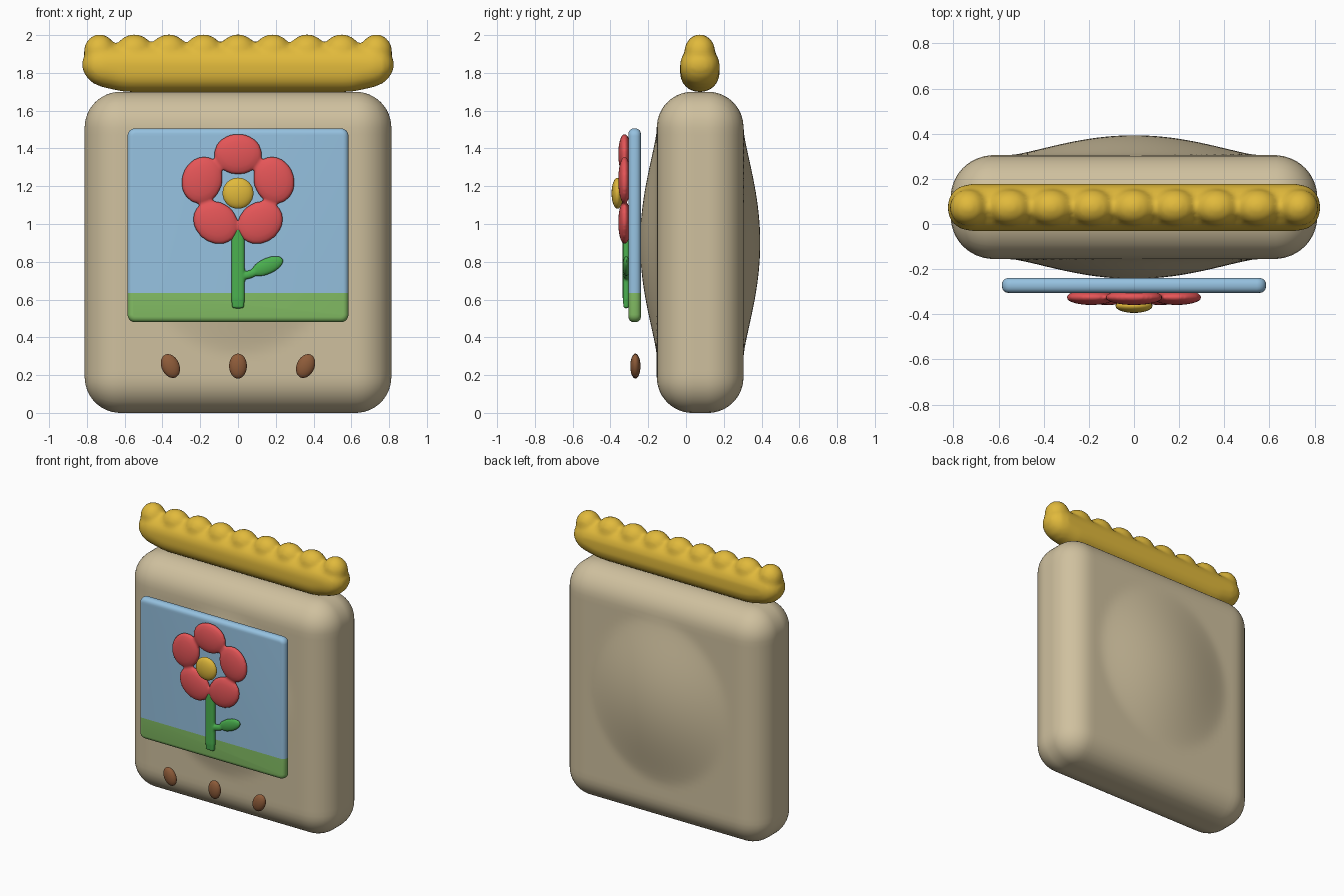
import bpy, bmesh
from math import sin, cos, radians
from mathutils import Matrix, Vector

default = bpy.data.objects.get("Cube")
if default:
    bpy.data.objects.remove(default, do_unlink=True)


def material(name, rgb):
    m = bpy.data.materials.new(name)
    m.use_nodes = True
    colour = [(c / 255) ** 2.2 for c in rgb] + [1]
    m.diffuse_color = colour
    bsdf = next(n for n in m.node_tree.nodes if n.type == "BSDF_PRINCIPLED")
    bsdf.inputs["Base Color"].default_value = colour
    return m


tan = material("tan", (206, 191, 157))
sky = material("sky_blue", (148, 192, 223))
grass = material("grass_green", (130, 188, 100))
red = material("petal_red", (228, 86, 88))
gold = material("gold", (224, 184, 62))
leaf_green = material("leaf_green", (76, 175, 80))
brown = material("brown", (141, 92, 60))


def finish(name, bm, *mats):
    mesh = bpy.data.meshes.new(name)
    bm.to_mesh(mesh)
    bm.free()
    for m in mats:
        mesh.materials.append(m)
    for p in mesh.polygons:
        p.use_smooth = True
    ob = bpy.data.objects.new(name, mesh)
    bpy.context.collection.objects.link(ob)
    return ob


def fuse(ob, voxel, iterations):
    """Melt overlapping blobs into one soft skin."""
    mod = ob.modifiers.new("fuse", "REMESH")
    mod.mode = "VOXEL"
    mod.voxel_size = voxel
    mod.use_smooth_shade = True
    soft = ob.modifiers.new("soften", "SMOOTH")
    soft.iterations = iterations


def ellipsoid(bm, centre, radii, turn=0):
    """Sphere scaled by radii, turned about the y axis by degrees."""
    mat = (Matrix.Translation(centre) @ Matrix.Rotation(radians(turn), 4, "Y")
           @ Matrix.Diagonal((*radii, 1)))
    bmesh.ops.create_uvsphere(bm, u_segments=24, v_segments=16, radius=1, matrix=mat)


def rounded_box(bm, centre, half, r, cuts):
    """Dense box whose edges are rounded with radius r."""
    part = bmesh.ops.create_cube(bm, size=2)
    edges = list({e for v in part["verts"] for e in v.link_edges})
    bmesh.ops.subdivide_edges(bm, edges=edges, cuts=cuts, use_grid_fill=True)
    for v in bm.verts:
        p = Vector([v.co[i] * half[i] for i in range(3)])
        inner = Vector([max(r - half[i], min(half[i] - r, p[i])) for i in range(3)])
        v.co = inner + (p - inner).normalized() * r + Vector(centre)


# Body: a soft slab with a round swelling on front and back
bm = bmesh.new()
rounded_box(bm, (0, 0.075, 0.85), (0.812, 0.23, 0.85), 0.19, 44)
for v in bm.verts:
    d2 = (v.co.x / 0.55) ** 2 + ((v.co.z - 0.9) / 0.6) ** 2
    if d2 < 1 and abs(v.co.y - 0.075) > 0.2:
        v.co.y += (0.088 if v.co.y > 0.075 else -0.088) * (1 - d2) ** 1.4
finish("body", bm, tan)

# Frill on top: a bar with upturned ends and a row of bumps
bm = bmesh.new()
rounded_box(bm, (0, 0.073, 1.82), (0.825, 0.104, 0.121), 0.1, 30)
for v in bm.verts:
    over = abs(v.co.x) - 0.6
    if over > 0 and v.co.z < 1.82:
        v.co.z += over * 0.22
for i in range(-4, 5):
    ellipsoid(bm, (i * 0.183, 0.073, 1.912), (0.1 if abs(i) < 4 else 0.085, 0.082, 0.092))
fuse(finish("top_frill", bm, gold), 0.016, 3)

# Picture panel: sky above, a strip of grass below
bm = bmesh.new()
bmesh.ops.create_cube(bm, size=1, matrix=Matrix.Translation((0, -0.272, 0.993))
                      @ Matrix.Diagonal((1.17, 0.066, 1.026, 1)))
upright = [e for e in bm.edges if abs(e.verts[0].co.y - e.verts[1].co.y) > 0.01]
bmesh.ops.bevel(bm, geom=upright, offset=0.04, segments=5, profile=0.5, affect="EDGES")
rims = [e for e in bm.edges if abs(e.verts[0].co.y - e.verts[1].co.y) < 0.01]
bmesh.ops.bevel(bm, geom=rims, offset=0.028, segments=4, profile=0.5, affect="EDGES")
bmesh.ops.bisect_plane(bm, geom=bm.verts[:] + bm.edges[:] + bm.faces[:],
                       plane_co=(0, 0, 0.635), plane_no=(0, 0, 1))
for f in bm.faces:
    f.material_index = 1 if f.calc_center_median().z < 0.635 else 0
panel = finish("picture_panel", bm, sky, grass)
bpy.context.view_layer.objects.active = panel
panel.select_set(True)
bpy.ops.object.shade_smooth_by_angle(angle=radians(40))

# Flower petals melted into a ring
bm = bmesh.new()
for k in range(5):
    a = k * 72
    centre = (0.2 * sin(radians(a)), -0.325, 1.17 + 0.2 * cos(radians(a)))
    ellipsoid(bm, centre, (0.128, 0.034, 0.108), a)
fuse(finish("petals", bm, red), 0.01, 3)

# Flower centre
bm = bmesh.new()
ellipsoid(bm, (0, -0.363, 1.163), (0.082, 0.031, 0.082))
finish("flower_centre", bm, gold)

# Stem with one leaf
bm = bmesh.new()
rounded_box(bm, (0, -0.316, 0.785), (0.036, 0.019, 0.232), 0.018, 8)
ellipsoid(bm, (0.155, -0.316, 0.777), (0.092, 0.019, 0.043), -24)
ellipsoid(bm, (0.06, -0.316, 0.733), (0.06, 0.017, 0.022), -18)
fuse(finish("stem_and_leaf", bm, leaf_green), 0.007, 2)

# Row of buttons, the outer two leaning outward
for name, side in (("right_button", -1), ("middle_button", 0), ("left_button", 1)):
    bm = bmesh.new()
    ellipsoid(bm, (side * 0.358, -0.268, 0.248), (0.047, 0.027, 0.066), side * 25)
    finish(name, bm, brown)
